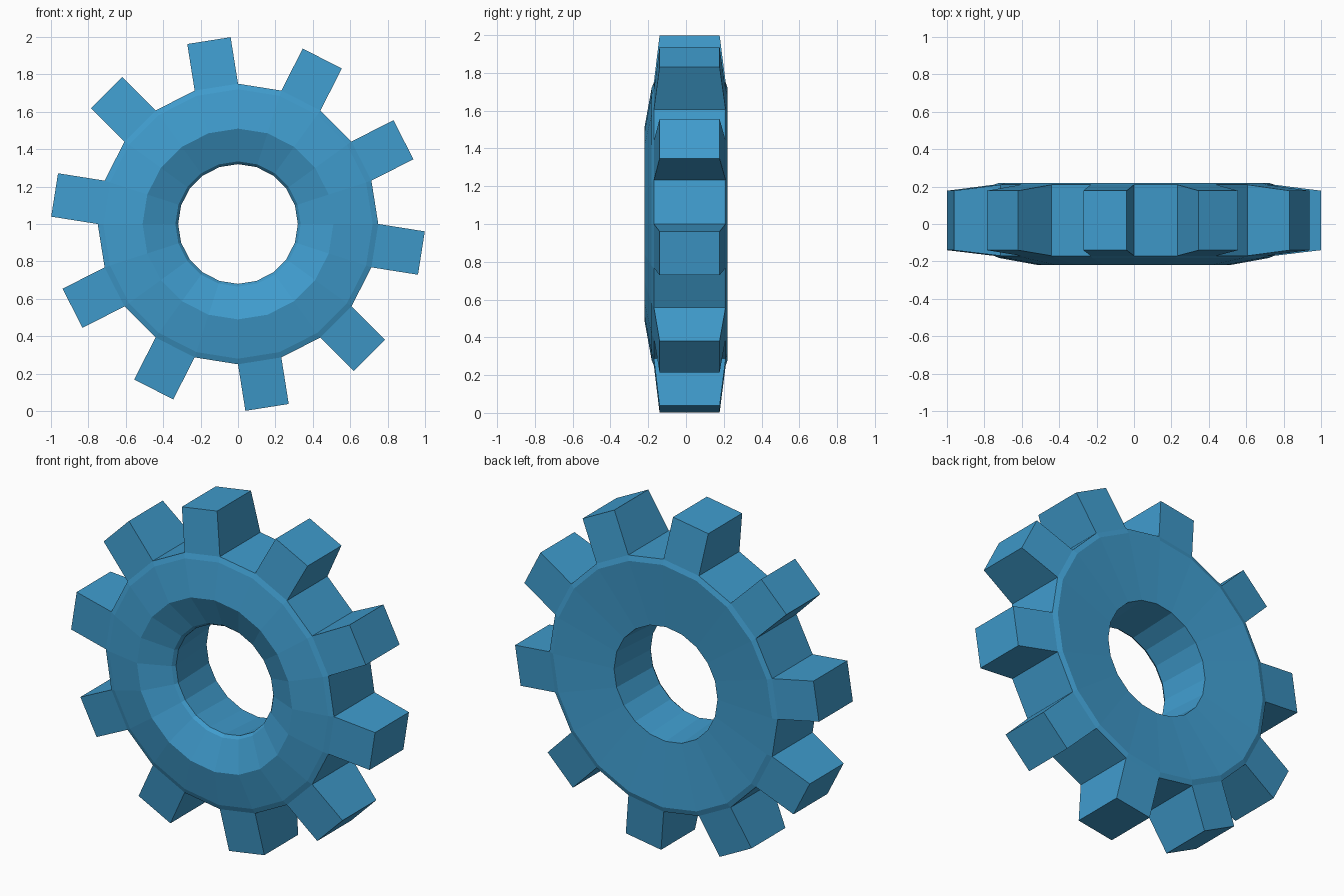
import bpy, bmesh
from math import sin, cos, pi
from mathutils import Vector

cube = bpy.data.objects.get("Cube")
if cube:
    bpy.data.objects.remove(cube, do_unlink=True)

SIDES = 20
CENTRE_Z = 1.0
TOOTH_LENGTH = 0.252

# Single blue finish
blue = bpy.data.materials.new("gear blue")
blue.use_nodes = True
colour = (0.05, 0.33, 0.61, 1)
blue.diffuse_color = colour
blue.node_tree.nodes["Principled BSDF"].inputs["Base Color"].default_value = colour

# Ring cross-section as (radius, y): front rim, front face, countersink, bore, dished back
profile = [(0.75, -0.17), (0.72, -0.182), (0.51, -0.22), (0.335, -0.145),
           (0.32, -0.125), (0.34, 0.19), (0.72, 0.22), (0.75, 0.21)]

# Turned ring
bm = bmesh.new()
rings = []
for radius, y in profile:
    rings.append([bm.verts.new((radius * cos(2 * pi * i / SIDES), y,
                                CENTRE_Z + radius * sin(2 * pi * i / SIDES)))
                  for i in range(SIDES)])
rim_faces = []
for k, ring in enumerate(rings):
    following = rings[(k + 1) % len(rings)]
    for i in range(SIDES):
        j = (i + 1) % SIDES
        face = bm.faces.new((ring[i], ring[j], following[j], following[i]))
        if k == len(rings) - 1:
            rim_faces.append(face)
bmesh.ops.recalc_face_normals(bm, faces=bm.faces)

# Teeth: pull out every second rim face and narrow its tip
result = bmesh.ops.extrude_discrete_faces(bm, faces=rim_faces[1::2])
for face in result["faces"]:
    middle = face.calc_center_median()
    outward = Vector((middle.x, 0, middle.z - CENTRE_Z)).normalized()
    for vert in face.verts:
        vert.co += outward * TOOTH_LENGTH
        vert.co.y = -0.14 if vert.co.y < 0 else 0.178
bmesh.ops.recalc_face_normals(bm, faces=bm.faces)

mesh = bpy.data.meshes.new("gear_wheel")
bm.to_mesh(mesh)
bm.free()
mesh.materials.append(blue)
gear = bpy.data.objects.new("gear_wheel", mesh)
bpy.context.collection.objects.link(gear)
